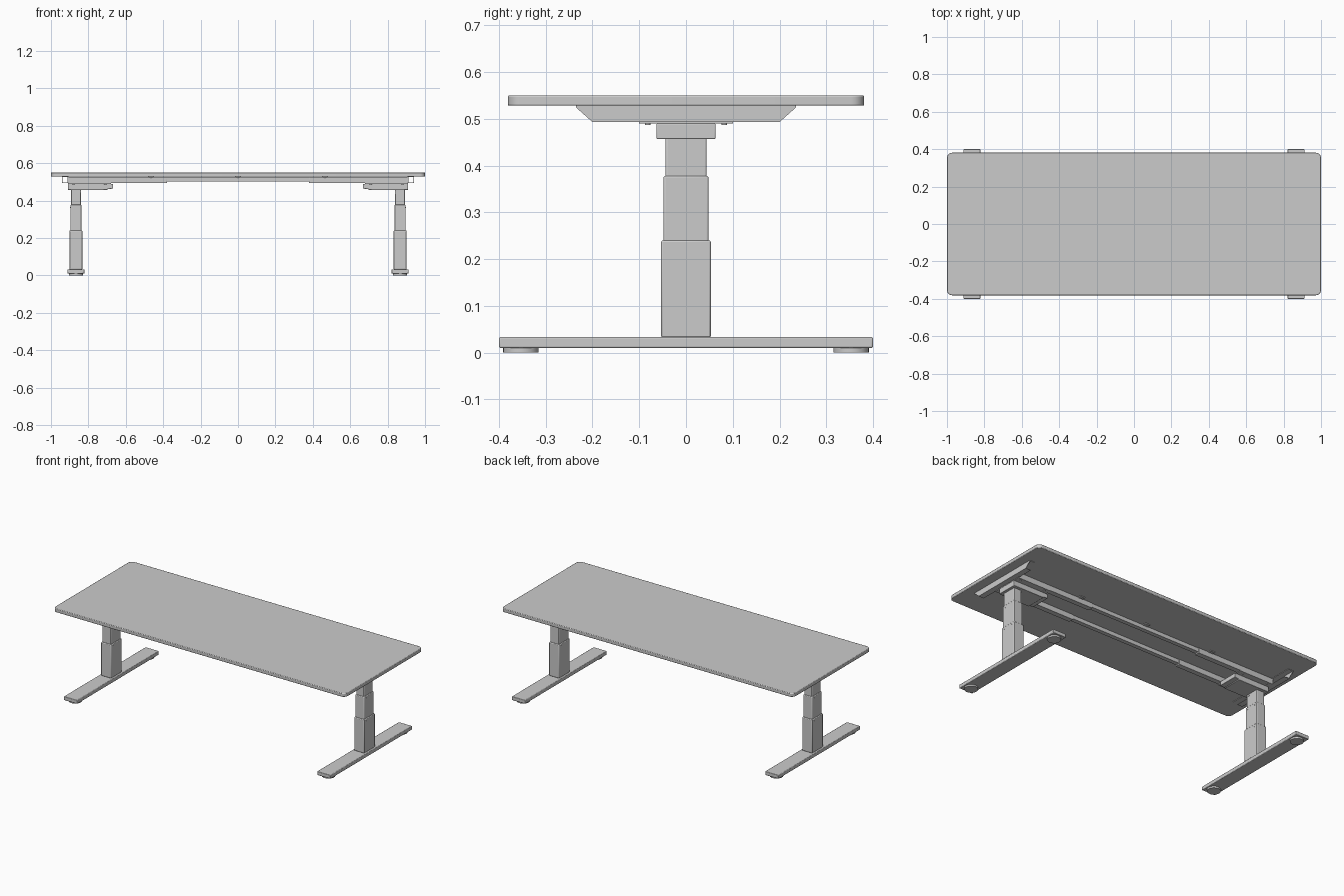
import bpy, bmesh, math
from mathutils import Vector

if "Cube" in bpy.data.objects:
    bpy.data.objects.remove(bpy.data.objects["Cube"])


def finish(name, bm, bevel=0.0, segments=2):
    bmesh.ops.recalc_face_normals(bm, faces=bm.faces)
    mesh = bpy.data.meshes.new(name)
    bm.to_mesh(mesh)
    bm.free()
    ob = bpy.data.objects.new(name, mesh)
    bpy.context.collection.objects.link(ob)
    if bevel:
        mod = ob.modifiers.new("bevel", 'BEVEL')
        mod.width = bevel
        mod.segments = segments
        mod.limit_method = 'ANGLE'
        mod.angle_limit = math.radians(40)
    bpy.ops.object.select_all(action='DESELECT')
    ob.select_set(True)
    bpy.context.view_layer.objects.active = ob
    bpy.ops.object.shade_smooth_by_angle(angle=math.radians(35))
    return ob


def prism(name, points, offset, bevel=0.0):
    """Extrude a flat outline along an offset vector."""
    bm = bmesh.new()
    face = bm.faces.new([bm.verts.new(p) for p in points])
    res = bmesh.ops.extrude_face_region(bm, geom=[face])
    verts = [g for g in res["geom"] if isinstance(g, bmesh.types.BMVert)]
    bmesh.ops.translate(bm, verts=verts, vec=Vector(offset))
    return finish(name, bm, bevel)


def box(name, x, y, z, bevel=0.0):
    pts = [(x[0], y[0], z[0]), (x[1], y[0], z[0]), (x[1], y[1], z[0]), (x[0], y[1], z[0])]
    return prism(name, pts, (0, 0, z[1] - z[0]), bevel)


def cylinder(name, center, radius, depth, axis='Z', sides=32):
    bm = bmesh.new()
    bmesh.ops.create_cone(bm, cap_ends=True, segments=sides, radius1=radius, radius2=radius, depth=depth)
    ob = finish(name, bm)
    ob.location = center
    if axis == 'X':
        ob.rotation_euler.y = math.pi / 2
    return ob


def rounded_rect(hx, hy, r, z, steps=6):
    pts = []
    for i, (sx, sy) in enumerate([(1, 1), (-1, 1), (-1, -1), (1, -1)]):
        for k in range(steps + 1):
            a = math.pi / 2 * (i + k / steps)
            pts.append((sx * (hx - r) + r * math.cos(a), sy * (hy - r) + r * math.sin(a), z))
    return pts


# Table top with rounded corners
prism("table_top", rounded_rect(1.0, 0.381, 0.028, 0.528), (0, 0, 0.022), 0.003)

# Telescoping stages: half width x, half depth y, bottom z, top z, screw y, screw z
stages = [("lower", 0.0345, 0.053, 0.032, 0.24, 0.031, 0.227),
          ("middle", 0.030, 0.048, 0.06, 0.378, 0.028, 0.363),
          ("upper", 0.0265, 0.044, 0.20, 0.47, 0.023, 0.447)]

for side, s in (("left", -1), ("right", 1)):
    def xs(a, b):
        return tuple(sorted((s * a, s * b)))
    cx = s * 0.8665

    # Foot bar and pads
    box(f"{side}_foot", xs(0.821, 0.912), (-0.4, 0.4), (0.010, 0.033), 0.003)
    for y in (-0.353, 0.353):
        cylinder(f"{side}_foot_pad", (cx, y, 0.006), 0.038, 0.012)

    # Column stages with screws
    for label, hx, hy, z0, z1, sy, sz in stages:
        box(f"{side}_{label}_column", (cx - hx, cx + hx), (-hy, hy), (z0, z1), 0.004)
        for y in (-sy, sy):
            cylinder(f"{side}_{label}_screw", (cx, y, sz), 0.0035, 2 * hx + 0.002, 'X', 12)

    # Motor housing, stepped at the inner end
    profile = [(0.909, 0.457), (0.698, 0.457), (0.698, 0.462), (0.668, 0.464), (0.668, 0.490), (0.909, 0.490)]
    prism(f"{side}_motor_housing", [(s * x, -0.063, z) for x, z in profile], (0, 0.126, 0), 0.002)

    # Mounting plate and its bolts
    box(f"{side}_mounting_plate", xs(0.68, 0.909), (-0.1, 0.1), (0.490, 0.494))
    for x in (0.71, 0.88):
        for y in (-0.082, 0.082):
            cylinder(f"{side}_plate_bolt", (s * x, y, 0.489), 0.006, 0.005, 'Z', 12)

    # Side bracket: tapered web with top and bottom flanges
    web = [(-0.235, 0.528), (-0.235, 0.524), (-0.2, 0.493), (0.2, 0.493), (0.235, 0.524), (0.235, 0.528)]
    prism(f"{side}_bracket_web", [(s * 0.941, y, z) for y, z in web], (-s * 0.003, 0, 0))
    box(f"{side}_bracket_lower_flange", xs(0.905, 0.940), (-0.2, 0.2), (0.493, 0.496))
    box(f"{side}_bracket_upper_flange", xs(0.905, 0.940), (-0.235, 0.235), (0.525, 0.528))

# Pair of telescoping rails under the top
for label, s in (("front", -1), ("back", 1)):
    y0, y1 = sorted((s * 0.066, s * 0.098))
    box(f"{label}_inner_rail", (-0.42, 0.42), (y0 + 0.003, y1 - 0.003), (0.502, 0.525))
    for side, sx in (("left", -1), ("right", 1)):
        x0, x1 = sorted((sx * 0.38, sx * 0.912))
        box(f"{label}_{side}_outer_rail", (x0, x1), (y0, y1), (0.494, 0.526), 0.001)
    # Screw tabs fixing the rail to the top
    t0, t1 = sorted((s * 0.09, s * 0.118))
    for x in (-0.465, 0.0, 0.465):
        box(f"{label}_rail_tab", (x - 0.016, x + 0.016), (t0, t1), (0.523, 0.528))
        cylinder(f"{label}_tab_screw", (x, s * 0.109, 0.522), 0.005, 0.004, 'Z', 12)
